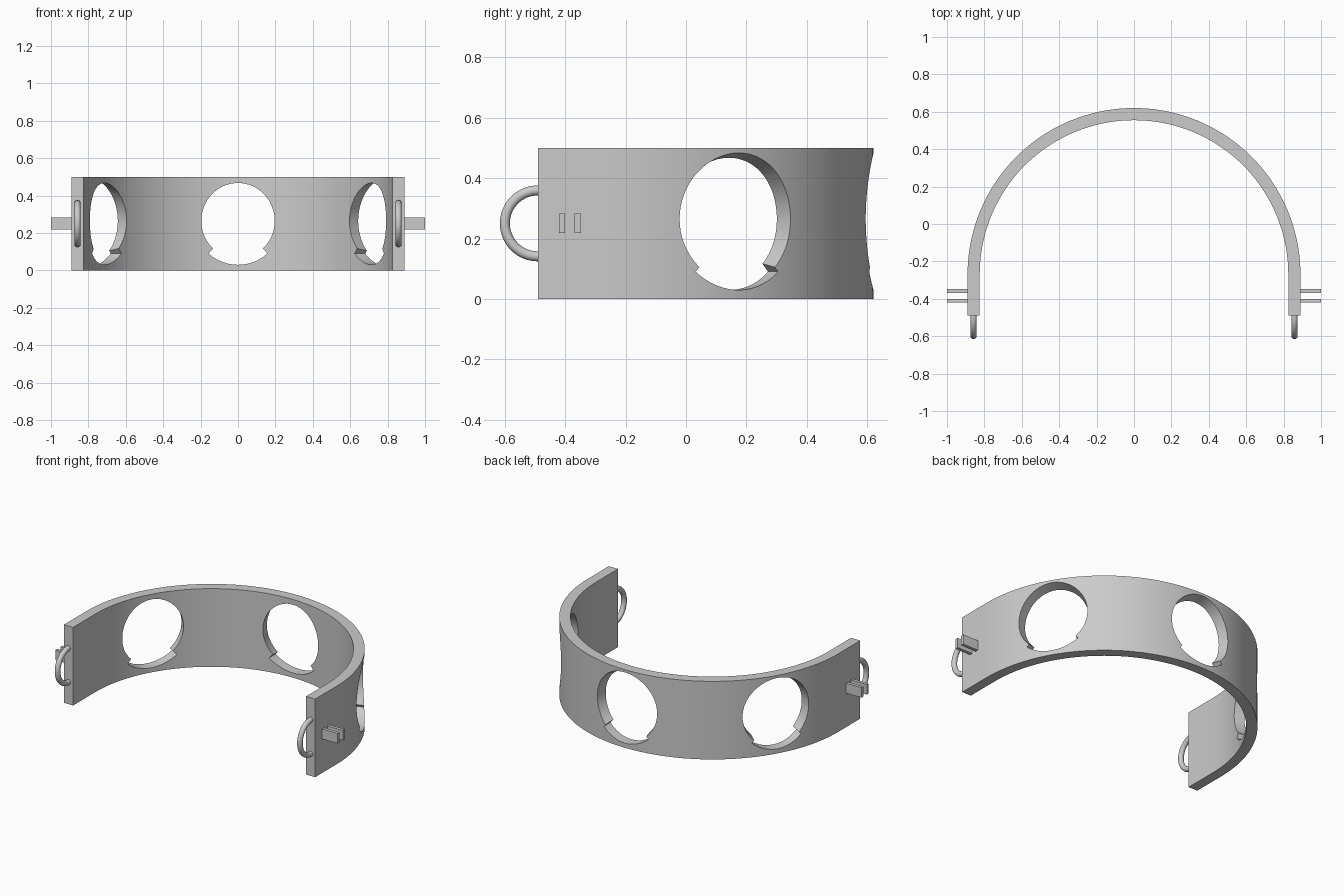
import bpy
import bmesh
from math import sin, cos, pi, radians
from mathutils import Vector

if "Cube" in bpy.data.objects:
    bpy.data.objects.remove(bpy.data.objects["Cube"], do_unlink=True)

OUTER, INNER = 0.89, 0.825      # band radii
CENTRE_Y, END_Y = -0.27, -0.49  # arc centre and tips of the straight ends
HEIGHT, HOLE_Z = 0.5, 0.265

grey = bpy.data.materials.new("light grey")
grey.use_nodes = True
colour = (0.6, 0.6, 0.6, 1)
grey.diffuse_color = colour
grey.node_tree.nodes["Principled BSDF"].inputs["Base Color"].default_value = colour


def loft(name, bottom, top):
    """Closed solid between two matching loops of points."""
    bm = bmesh.new()
    a = [bm.verts.new(p) for p in bottom]
    b = [bm.verts.new(p) for p in top]
    n = len(a)
    bm.faces.new(a)
    bm.faces.new(b)
    for i in range(n):
        j = (i + 1) % n
        bm.faces.new((a[i], a[j], b[j], b[i]))
    bmesh.ops.recalc_face_normals(bm, faces=bm.faces)
    mesh = bpy.data.meshes.new(name)
    bm.to_mesh(mesh)
    bm.free()
    obj = bpy.data.objects.new(name, mesh)
    bpy.context.collection.objects.link(obj)
    mesh.materials.append(grey)
    return obj


def activate(obj):
    bpy.ops.object.select_all(action='DESELECT')
    obj.select_set(True)
    bpy.context.view_layer.objects.active = obj


def smooth(obj):
    activate(obj)
    bpy.ops.object.shade_smooth_by_angle(angle=radians(30))


def half_outline(radius, steps=72):
    arc = [(radius * cos(pi * i / steps), CENTRE_Y + radius * sin(pi * i / steps))
           for i in range(steps + 1)]
    return [(radius, END_Y)] + arc + [(-radius, END_Y)]


# U-shaped band
outline = half_outline(OUTER) + half_outline(INNER)[::-1]
band = loft("band", [(x, y, 0) for x, y in outline],
            [(x, y, HEIGHT) for x, y in outline])


def cut(name, angle, near, far):
    """Cut a radial hole; near and far are (distance, flat profile) pairs."""
    radial = Vector((cos(angle), sin(angle), 0))
    side = Vector((-sin(angle), cos(angle), 0))
    origin = Vector((0, CENTRE_Y, HOLE_Z))
    loops = [[origin + radial * d + side * u + Vector((0, 0, v)) for u, v in profile]
             for d, profile in (near, far)]
    cutter = loft(name, *loops)
    cutter.hide_render = True
    mod = band.modifiers.new(name, 'BOOLEAN')
    mod.operation = 'DIFFERENCE'
    mod.solver = 'EXACT'
    mod.object = cutter
    activate(band)
    bpy.ops.object.modifier_apply(modifier=mod.name)
    bpy.data.objects.remove(cutter, do_unlink=True)


def arc(radius, start, end, steps):
    return [(radius * sin(start + (end - start) * i / steps),
             -radius * cos(start + (end - start) * i / steps)) for i in range(steps + 1)]


# Three tapered round holes, each with a wider straight recess at the bottom
for degrees in (30, 90, 150):
    angle = radians(degrees)
    cone = [(d, arc(0.245 * d, 0, 2 * pi, 64)[:-1]) for d in (0.6, 1.1)]
    cut("hole_cutter", angle, *cone)
    sector = [(0, 0)] + arc(0.235, -radians(42), radians(42), 24)
    cut("recess_cutter", angle, (0.6, sector), (1.1, sector))
smooth(band)

for label, sign in (("left", 1), ("right", -1)):
    # Ring half sunk into the end of the band
    bpy.ops.mesh.primitive_torus_add(
        major_radius=0.109, minor_radius=0.0165, major_segments=64, minor_segments=20,
        location=(sign * 0.858, END_Y, 0.25), rotation=(0, pi / 2, 0))
    ring = bpy.context.object
    ring.name = label + "_end_ring"
    ring.data.materials.append(grey)
    smooth(ring)

    # Pair of flat prongs on the outside
    for place, y in (("front", -0.41), ("back", -0.358)):
        corners = [(y - 0.01, 0.218), (y + 0.01, 0.218), (y + 0.01, 0.282), (y - 0.01, 0.282)]
        loft(f"{label}_{place}_prong", [(sign * 0.87, p, q) for p, q in corners],
             [(sign, p, q) for p, q in corners])
